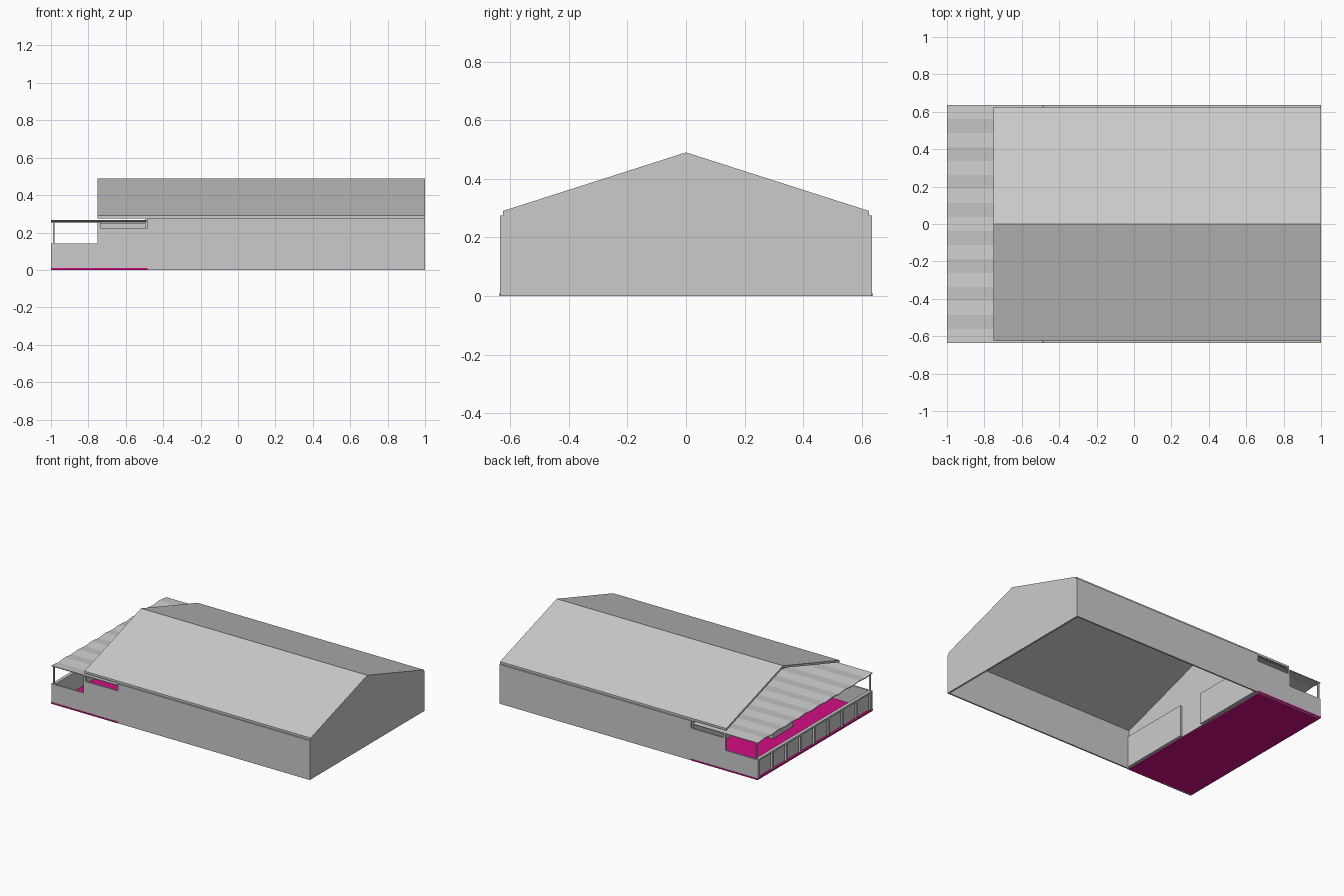
import bpy
import bmesh
from mathutils import Vector

cube = bpy.data.objects.get("Cube")
if cube:
    bpy.data.objects.remove(cube, do_unlink=True)


def material(name, rgb):
    m = bpy.data.materials.new(name)
    m.use_nodes = True
    m.diffuse_color = (*rgb, 1)
    m.node_tree.nodes["Principled BSDF"].inputs["Base Color"].default_value = (*rgb, 1)
    return m


GREY = material("light grey", (0.6, 0.6, 0.6))
MAGENTA = material("magenta", (0.65, 0.004, 0.23))


def prism(name, profile, axis, start, end, mat=GREY):
    """Extrude a flat profile along x (profile is y, z) or y (profile is x, z)."""
    bm = bmesh.new()
    place = (lambda a, b: (start, a, b)) if axis == "x" else (lambda a, b: (a, start, b))
    face = bm.faces.new([bm.verts.new(place(a, b)) for a, b in profile])
    moved = bmesh.ops.extrude_face_region(bm, geom=[face])["geom"]
    step = Vector((end - start, 0, 0) if axis == "x" else (0, end - start, 0))
    bmesh.ops.translate(bm, vec=step, verts=[v for v in moved if isinstance(v, bmesh.types.BMVert)])
    bmesh.ops.recalc_face_normals(bm, faces=bm.faces)
    mesh = bpy.data.meshes.new(name)
    bm.to_mesh(mesh)
    bm.free()
    mesh.materials.append(mat)
    obj = bpy.data.objects.new(name, mesh)
    bpy.context.collection.objects.link(obj)
    return obj


def box(name, x0, x1, y0, y1, z0, z1, mat=GREY):
    return prism(name, [(x0, z0), (x1, z0), (x1, z1), (x0, z1)], "y", y0, y1, mat)


HALF = 0.635      # half width of the hall
INNER = 0.625     # inside of the side walls, and the eaves
BACK = -0.485     # wall between hall and porch
EAVE = 0.275
THICK = 0.012

# Side walls, with the low porch parapet and the slot under the eaves
side = [(-1, 0), (1, 0), (1, EAVE), (BACK, EAVE), (BACK, 0.225), (-0.735, 0.225),
        (-0.735, 0.255), (-0.75, 0.255), (-0.75, 0.14), (-1, 0.14)]
prism("right_side_wall", side, "y", -HALF, -INNER)
prism("left_side_wall", side, "y", INNER, HALF)

# Gable walls
gable = [(-INNER, 0), (INNER, 0), (INNER, EAVE), (0, 0.476), (-INNER, EAVE)]
prism("end_gable_wall", gable, "x", 1 - THICK, 1)
prism("porch_gable_wall", gable, "x", BACK - THICK, BACK)

# Pitched roof, overhanging the porch
roof = [(-INNER, EAVE), (-INNER, 0.29), (0, 0.49), (INNER, 0.29), (INNER, EAVE), (0, 0.475)]
prism("pitched_roof", roof, "x", -0.75, 1)

# Panels on the hall side of the porch wall, and the block between them
box("right_door_panel", BACK, BACK + 0.015, -0.62, -0.107, 0.005, 0.225)
box("left_door_panel", BACK, BACK + 0.015, 0.09, 0.62, 0.005, 0.225)
box("porch_block", -0.735, BACK - THICK, -0.13, 0.09, 0.008, 0.252)

# Porch floor
box("porch_floor", -1, BACK, -HALF - 0.002, HALF + 0.002, 0, 0.01, MAGENTA)

# Porch front: thin wall with pilasters and a top rail
box("porch_front_wall", -0.985, -0.975, -INNER, INNER, 0.01, 0.14)
box("porch_front_rail", -0.998, -0.975, -INNER, INNER, 0.128, 0.14)
COUNT = 9
for i in range(COUNT):
    y = -INNER + 0.008 + i * (2 * INNER - 0.016) / (COUNT - 1)
    box(f"porch_pilaster_{i + 1}", -0.998, -0.984, y - 0.008, y + 0.008, 0.01, 0.13)

# Folded canopy over the porch
FOLDS = 17
top = [(HALF - i * 2 * HALF / FOLDS, 0.266 if i % 2 else 0.259) for i in range(FOLDS + 1)]
bottom = [(y, z - 0.005) for y, z in reversed(top)]
prism("folded_canopy", top + bottom, "x", -1, BACK - 0.005)

# Canopy posts
for label, y in (("right", -0.628), ("left", 0.628)):
    box(f"{label}_canopy_post", -0.99, -0.98, y - 0.005, y + 0.005, 0.14, 0.258)
